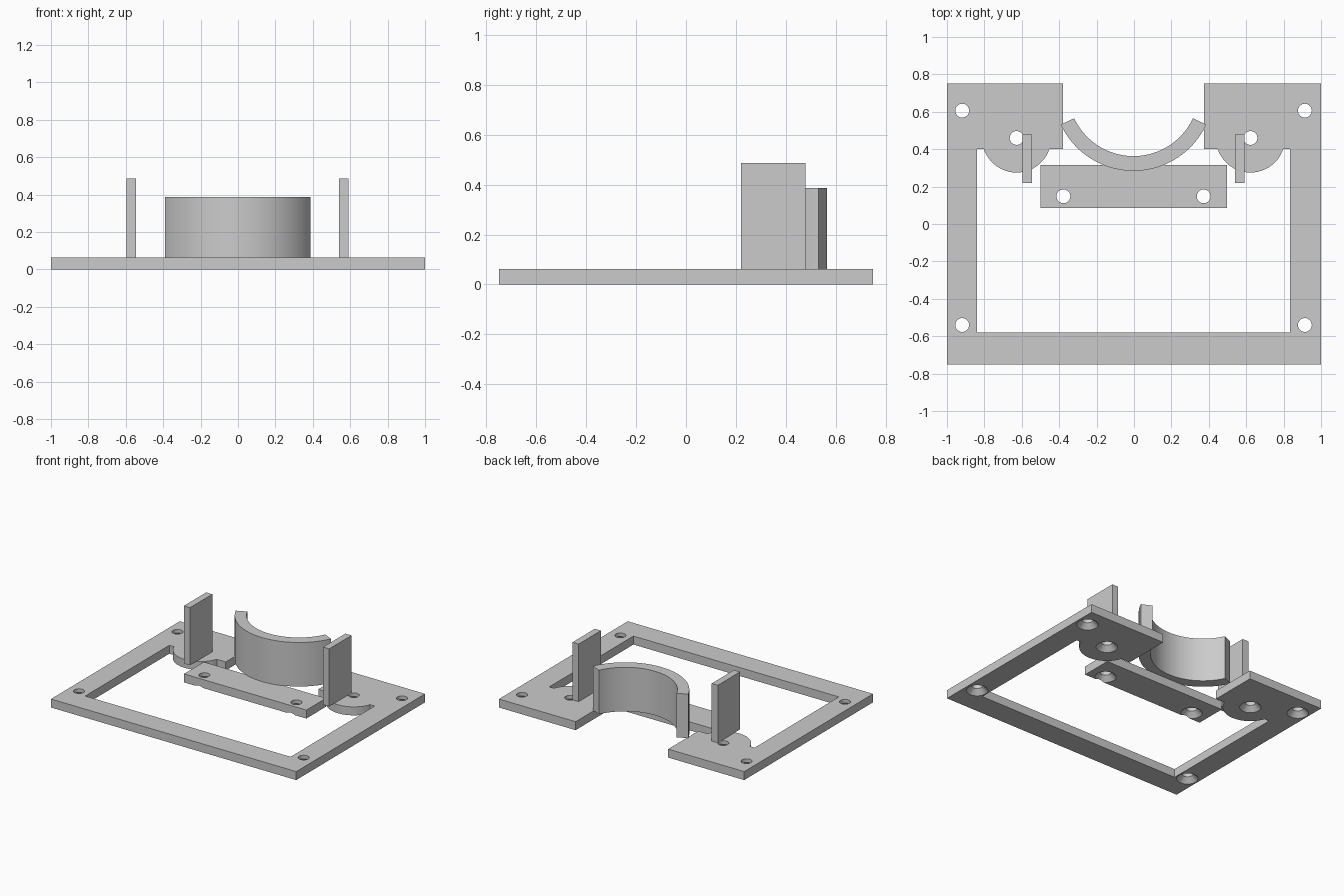
import bpy, bmesh, math

if "Cube" in bpy.data.objects:
    bpy.data.objects.remove(bpy.data.objects["Cube"])

PLATE = 0.0625      # plate thickness
MID = -0.0025       # mirror line of the fittings

grey = bpy.data.materials.new("light grey")
grey.use_nodes = True
grey.diffuse_color = (0.6, 0.6, 0.6, 1)
grey.node_tree.nodes["Principled BSDF"].inputs["Base Color"].default_value = (0.6, 0.6, 0.6, 1)


def make_object(name, bm):
    bmesh.ops.recalc_face_normals(bm, faces=bm.faces)
    mesh = bpy.data.meshes.new(name)
    bm.to_mesh(mesh)
    bm.free()
    mesh.materials.append(grey)
    obj = bpy.data.objects.new(name, mesh)
    bpy.context.collection.objects.link(obj)
    return obj


def extrude(name, outline, z0, z1):
    bm = bmesh.new()
    face = bm.faces.new([bm.verts.new((x, y, z0)) for x, y in outline])
    moved = bmesh.ops.extrude_face_region(bm, geom=[face])["geom"]
    top = [v for v in moved if isinstance(v, bmesh.types.BMVert)]
    bmesh.ops.translate(bm, verts=top, vec=(0, 0, z1 - z0))
    return make_object(name, bm)


def arc(cx, cy, r, start, end, n):
    angles = [math.radians(start + (end - start) * i / n) for i in range(n + 1)]
    return [(cx + r * math.cos(a), cy + r * math.sin(a)) for a in angles]


def rectangle(x0, x1, y0, y1):
    return [(x0, y0), (x1, y0), (x1, y1), (x0, y1)]


def mirrored(points):
    return [(2 * MID - x, y) for x, y in points]


def smooth(obj):
    bpy.ops.object.select_all(action="DESELECT")
    obj.select_set(True)
    bpy.context.view_layer.objects.active = obj
    bpy.ops.object.shade_smooth_by_angle(angle=math.radians(35))


def drill(obj, centres):
    """Cut screw holes that are countersunk from below."""
    profile = [(0.075, -0.01), (0.072, 0), (0.037, 0.036), (0.037, PLATE + 0.02)]
    n = 32
    bm = bmesh.new()
    for cx, cy in centres:
        rings = [[bm.verts.new((x, y, z)) for x, y in arc(cx, cy, r, 0, 360, n)[:n]]
                 for r, z in profile]
        for low, high in zip(rings, rings[1:]):
            for i in range(n):
                j = (i + 1) % n
                bm.faces.new((low[i], low[j], high[j], high[i]))
        bm.faces.new(rings[0])
        bm.faces.new(rings[-1])
    cutter = make_object("hole_cutter", bm)
    cutter.hide_render = True
    mod = obj.modifiers.new("holes", "BOOLEAN")
    mod.operation = "DIFFERENCE"
    mod.solver = "EXACT"
    mod.object = cutter
    smooth(obj)
    bpy.ops.object.modifier_apply(modifier=mod.name)
    bpy.data.objects.remove(cutter)
    smooth(obj)


# Base frame: open at the back, with a rounded lobe under each back plate
lobe_x, lobe_y, lobe_r = 0.625, 0.46, 0.185
dip = math.degrees(math.asin((lobe_y - 0.4) / lobe_r))
lobe = arc(lobe_x + MID, lobe_y, lobe_r, -dip, -180 + dip, 24)
inner_right = [(0.835, -0.58), (0.835, 0.4)] + lobe + [(0.375, 0.4), (0.375, 0.75)]
inner_left = mirrored(inner_right)[::-1]
frame = extrude("base_frame",
                inner_right + [(1, 0.75), (1, -0.75), (-1, -0.75), (-1, 0.75)] + inner_left,
                0, PLATE)
drill(frame, [(MID + s * x, y) for s in (-1, 1)
              for x, y in ((0.916, 0.606), (0.916, -0.54), (lobe_x, lobe_y))])

# Loose mounting bar
bar = extrude("mounting_bar", rectangle(-0.5, 0.4975, 0.085, 0.315), 0, PLATE)
drill(bar, [(MID + s * 0.375, 0.148) for s in (-1, 1)])

# Curved cradle wall standing on the bar
cradle = extrude("cradle_wall",
                 arc(MID, 0.713, 0.429, -155, -25, 64) + arc(MID, 0.713, 0.35, -25, -155, 64),
                 PLATE, 0.387)
smooth(cradle)

# Upright side posts
post = rectangle(0.54, 0.59, 0.22, 0.479)
extrude("left_post", post, PLATE, 0.487)
extrude("right_post", mirrored(post), PLATE, 0.487)
